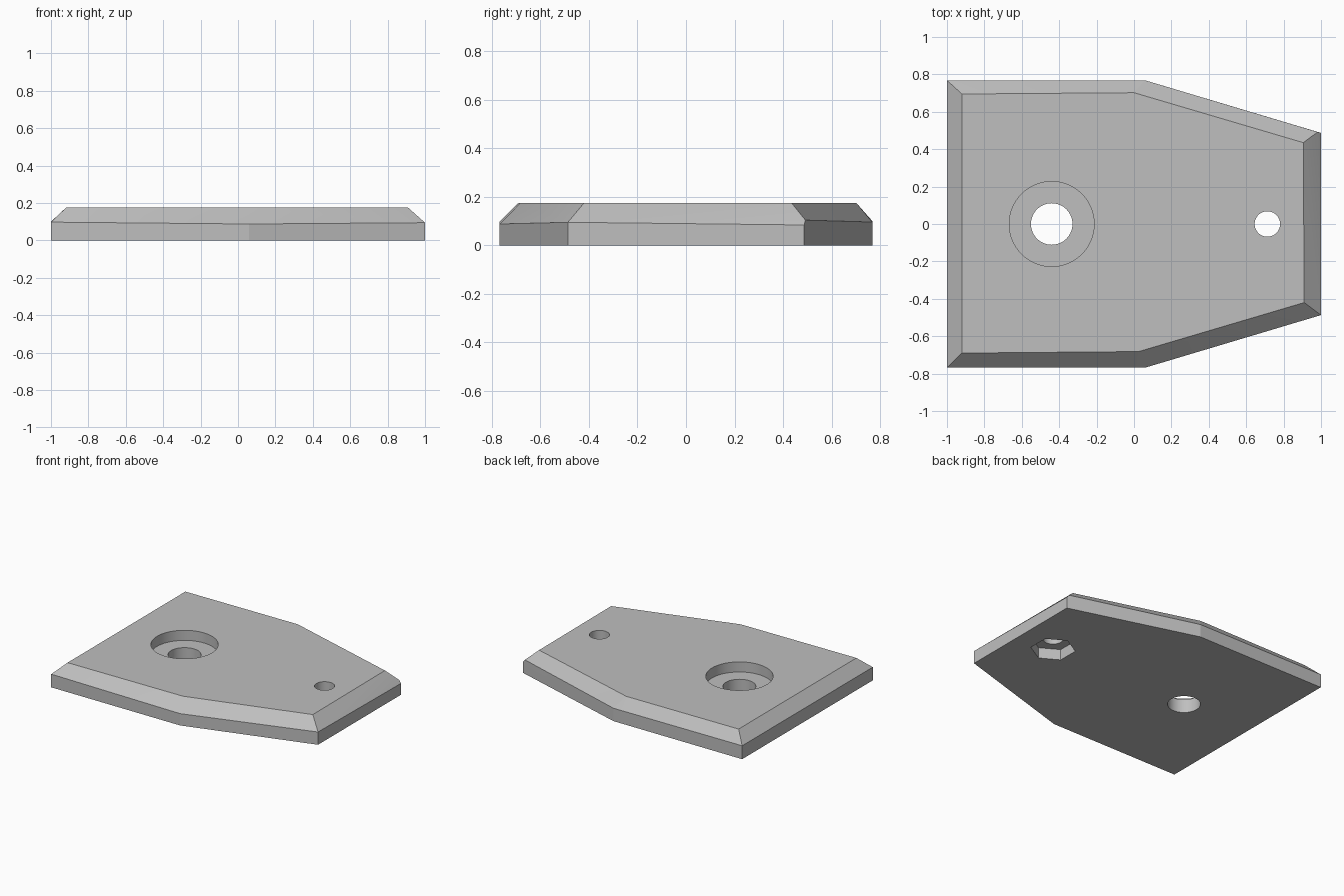
import bpy
import bmesh
import math

old = bpy.data.objects.get("Cube")
if old:
    bpy.data.objects.remove(old, do_unlink=True)

HEIGHT = 0.175

grey = bpy.data.materials.new("plain grey")
grey.use_nodes = True
colour = (0.52, 0.52, 0.52, 1)
grey.diffuse_color = colour
grey.node_tree.nodes["Principled BSDF"].inputs["Base Color"].default_value = colour

# Plate body: vertical walls up to an uneven rim, then a wide sloping chamfer
rim = [(-1, -0.768, 0.098), (0.06, -0.768, 0.088), (1, -0.487, 0.095),
       (1, 0.487, 0.084), (0.06, 0.768, 0.096), (-1, 0.768, 0.1)]
clipped_corner = (0.982, 0.492, 0.104)
top = [(-0.92, -0.69), (0.025, -0.682), (0.91, -0.42),
       (0.905, 0.435), (0.0, 0.702), (-0.92, 0.695)]

bm = bmesh.new()
points = [(x, y, 0) for x, y, z in rim] + rim + [clipped_corner]
points += [(x, y, HEIGHT) for x, y in top]
for p in points:
    bm.verts.new(p)
bmesh.ops.convex_hull(bm, input=bm.verts[:])
bmesh.ops.dissolve_limit(bm, angle_limit=math.radians(0.5),
                         verts=bm.verts[:], edges=bm.edges[:])
bmesh.ops.recalc_face_normals(bm, faces=bm.faces[:])
mesh = bpy.data.meshes.new("plate")
bm.to_mesh(mesh)
bm.free()
plate = bpy.data.objects.new("plate", mesh)
bpy.context.collection.objects.link(plate)
mesh.materials.append(grey)


def cut(name, x, radius, bottom, top_z, sides=64, turn=0):
    """Cut an upright prism out of the plate."""
    bpy.ops.mesh.primitive_cylinder_add(
        vertices=sides, radius=radius, depth=top_z - bottom,
        location=(x, 0, (bottom + top_z) / 2), rotation=(0, 0, turn))
    cutter = bpy.context.object
    cutter.name = name
    cutter.hide_render = True
    cutter.data.materials.append(grey)
    bpy.context.view_layer.objects.active = plate
    mod = plate.modifiers.new(name, "BOOLEAN")
    mod.operation = "DIFFERENCE"
    mod.solver = "EXACT"
    mod.object = cutter
    bpy.ops.object.modifier_apply(modifier=name)
    bpy.data.objects.remove(cutter, do_unlink=True)


# Large bolt hole with a round counterbore above
cut("large_hole", -0.44, 0.111, -0.1, 0.3)
cut("counterbore", -0.44, 0.227, 0.1, 0.3)

# Small hole with a hexagonal nut pocket below (corners on the y axis)
# Blender's cylinder starts with a corner on the y axis already
cut("small_hole", 0.713, 0.068, -0.1, 0.3)
cut("nut_pocket", 0.713, 0.152, -0.1, 0.08, sides=6)

# Smooth the round walls, keep every real edge crisp
bpy.ops.object.select_all(action="DESELECT")
plate.select_set(True)
bpy.context.view_layer.objects.active = plate
bpy.ops.object.shade_smooth_by_angle(angle=math.radians(12))
